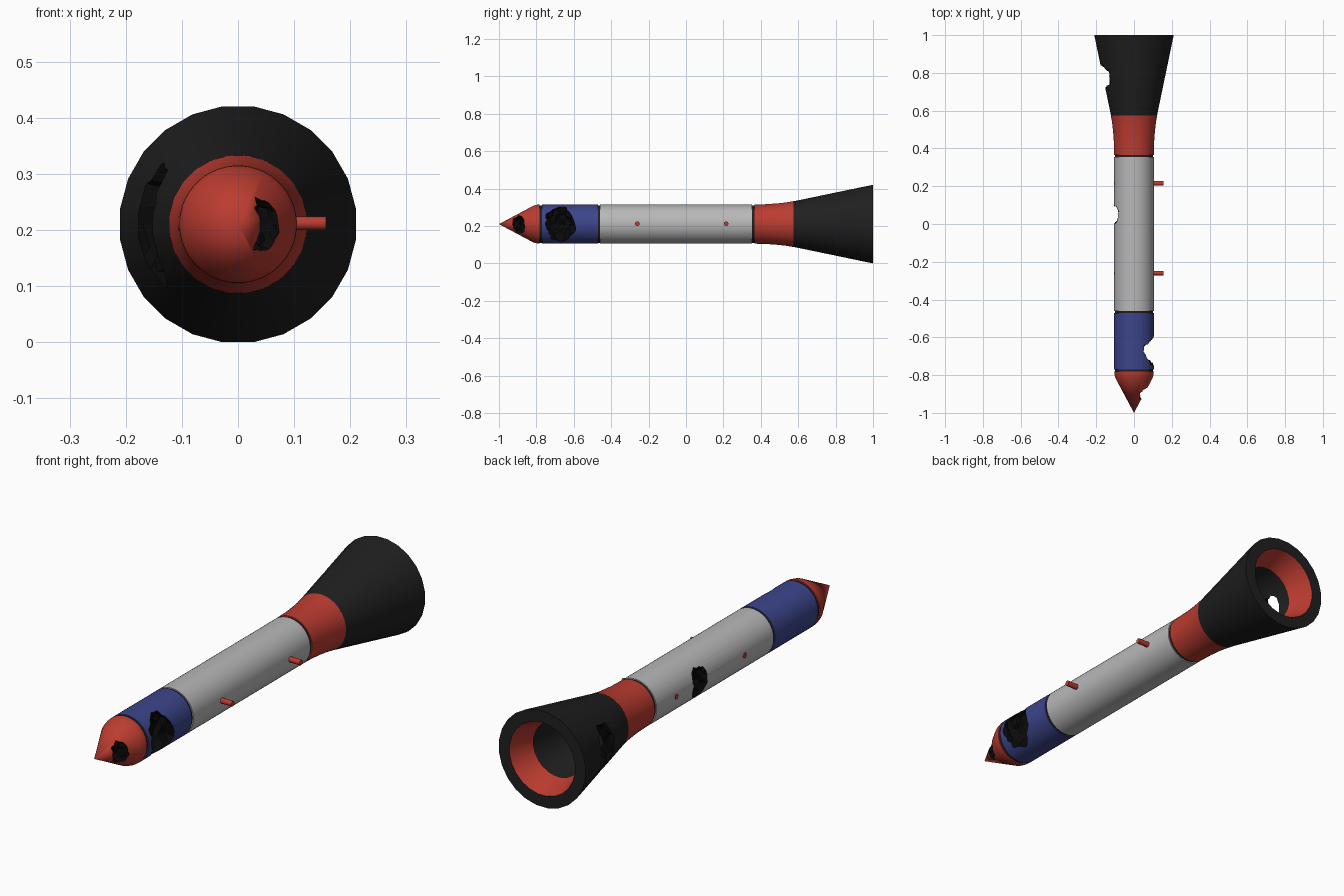
import bpy, bmesh, math, random
from mathutils import Vector

if "Cube" in bpy.data.objects:
    bpy.data.objects.remove(bpy.data.objects["Cube"])

random.seed(4)
CZ = 0.21      # height of the long axis
R = 0.105      # body radius


def material(name, rgb):
    m = bpy.data.materials.new(name)
    m.diffuse_color = (*rgb, 1)
    m.use_nodes = True
    m.node_tree.nodes["Principled BSDF"].inputs["Base Color"].default_value = m.diffuse_color
    return m


RED = material("red", (0.50, 0.045, 0.03))
BLUE = material("blue", (0.045, 0.06, 0.26))
GREY = material("light_grey", (0.48, 0.48, 0.48))
BLACK = material("black", (0.014, 0.014, 0.014))
CHAR = material("charred", (0.003, 0.003, 0.003))


def finish(bm, name, mats, smooth=True):
    bmesh.ops.recalc_face_normals(bm, faces=bm.faces[:])
    me = bpy.data.meshes.new(name)
    bm.to_mesh(me)
    bm.free()
    for m in mats:
        me.materials.append(m)
    ob = bpy.data.objects.new(name, me)
    bpy.context.collection.objects.link(ob)
    if smooth:
        bpy.ops.object.select_all(action='DESELECT')
        ob.select_set(True)
        bpy.context.view_layer.objects.active = ob
        bpy.ops.object.shade_smooth_by_angle(angle=math.radians(30))
    return ob


def lathe(name, profile, mats, slots=None, sides=48):
    """Revolve (y, radius) points about the long axis; radius 0 closes to a point."""
    bm = bmesh.new()
    rings = []
    for y, r in profile:
        if r == 0:
            rings.append([bm.verts.new((0, y, CZ))] * sides)
            continue
        rings.append([bm.verts.new((r * math.cos(a), y, CZ + r * math.sin(a)))
                      for a in (2 * math.pi * (i + .5) / sides for i in range(sides))])
    for k, (a, b) in enumerate(zip(rings, rings[1:])):
        for i in range(sides):
            j = (i + 1) % sides
            f = bm.faces.new(dict.fromkeys((a[i], a[j], b[j], b[i])))
            f.material_index = slots[k] if slots else 0
    return finish(bm, name, mats)


def tube(name, y0, y1, r, mat):
    return lathe(name, [(y0, 0), (y0, r), (y1, r), (y1, 0)], [mat])


def blast_hole(target, centre, radii):
    """Cut a jagged charred hole with a spiky ellipsoid."""
    bm = bmesh.new()
    bmesh.ops.create_icosphere(bm, subdivisions=3, radius=1)
    for v in bm.verts:
        s = random.uniform(0.84, 1.14)
        v.co = Vector(centre) + Vector(c * r * s for c, r in zip(v.co, radii))
    cutter = finish(bm, target.name + "_hole_cutter", [CHAR], smooth=False)
    cutter.hide_render = True
    cutter.hide_set(True)
    mod = target.modifiers.new("blast_hole", 'BOOLEAN')
    mod.operation = 'DIFFERENCE'
    mod.solver = 'EXACT'
    mod.material_mode = 'TRANSFER'
    mod.object = cutter
    # apply the cut so the finished part carries it
    deps = bpy.context.evaluated_depsgraph_get()
    cut = bpy.data.meshes.new_from_object(target.evaluated_get(deps))
    target.modifiers.clear()
    target.data = cut
    bpy.data.objects.remove(cutter)


# body sections
nose = lathe("nose_cone", [(-1, 0), (-.815, .099), (-.795, .104), (-.782, R), (-.782, 0)], [RED])
front = tube("front_section", -.77, -.47, R, BLUE)
body = tube("main_body", -.46, .354, R, GREY)
lathe("rear_collar", [(.366, 0), (.366, R), (.43, .1065), (.49, .111),
                      (.535, .116), (.575, .123), (.575, 0)], [RED])

# recessed joint rings
for i, y in enumerate((-.776, -.465, .36)):
    tube(f"joint_ring_{i + 1}", y - .009, y + .009, .1, BLACK)

# flared tail: black shell, red mouth, dark hollow
bell = lathe("flared_tail",
             [(.575, 0), (.575, .123), (1, .212), (1, .16), (.89, .12),
              (.885, .132), (.62, .095), (.62, 0)],
             [BLACK, RED], slots=[0, 0, 0, 1, 0, 0, 0], sides=24)

# pins passing through the body
for i, y in enumerate((-.26, .215)):
    bm = bmesh.new()
    bmesh.ops.create_cone(bm, cap_ends=True, segments=16, radius1=.012, radius2=.012, depth=.264)
    for v in bm.verts:
        v.co = (v.co.z + .025, v.co.x + y, v.co.y + CZ + .002)
    finish(bm, f"pin_{i + 1}", [RED])

# battle damage
blast_hole(nose, (.05, -.893, CZ), (.043, .036, .052))
blast_hole(front, (.085, -.67, CZ), (.065, .08, .1))
blast_hole(body, (-.1, .05, CZ), (.035, .05, .075))
blast_hole(bell, (-.17, .78, CZ), (.085, .065, .135))
